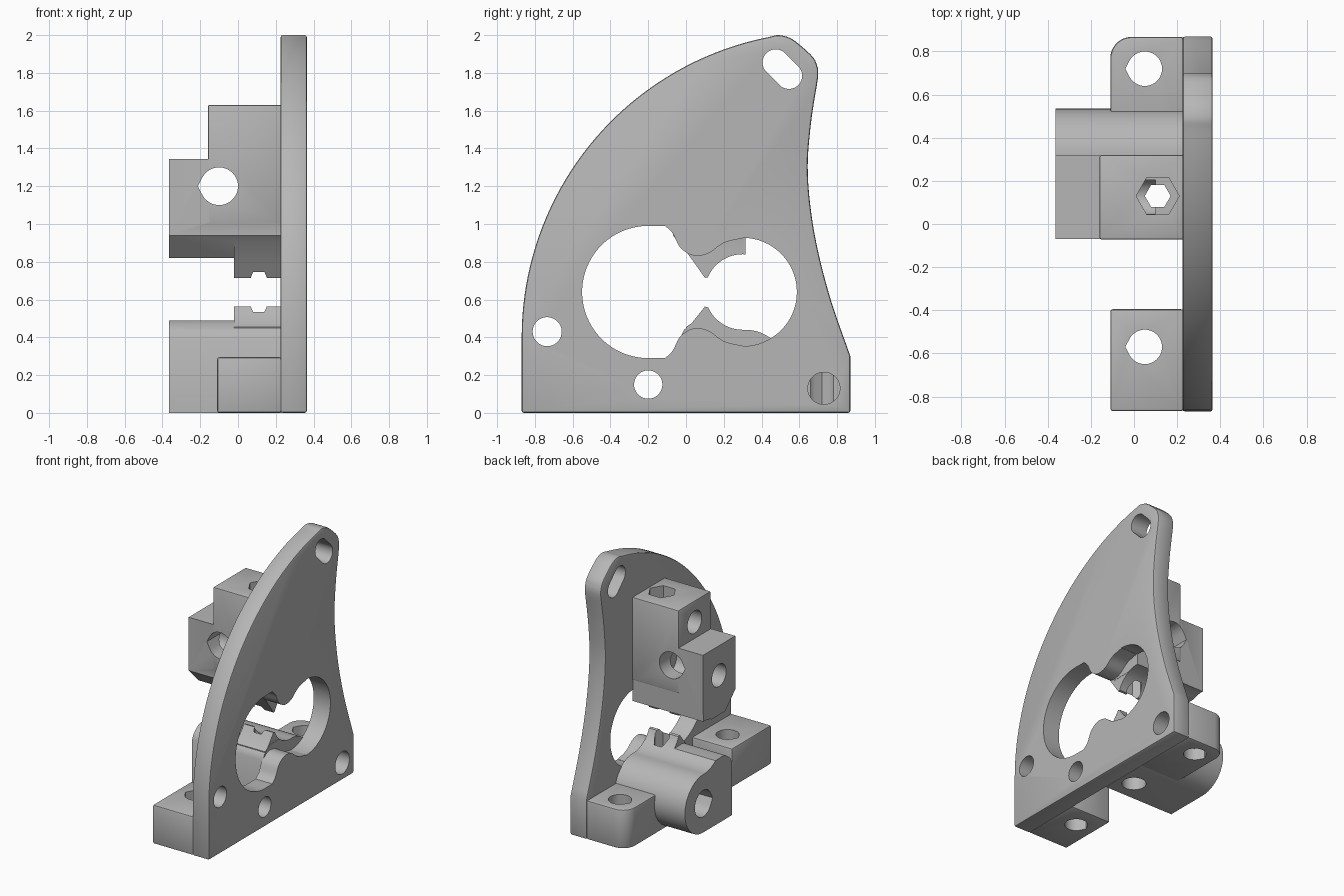
import bpy, bmesh, math
from mathutils import Vector

cube = bpy.data.objects.get("Cube")
if cube:
    bpy.data.objects.remove(cube, do_unlink=True)

grey = bpy.data.materials.new("plain grey")
grey.use_nodes = True
COLOUR = (0.47, 0.47, 0.47, 1)
grey.diffuse_color = COLOUR
grey.node_tree.nodes["Principled BSDF"].inputs["Base Color"].default_value = COLOUR


def arc(cx, cy, r, start, end, n=16):
    """Points on an arc, angles in degrees."""
    angles = [math.radians(start + (end - start) * i / n) for i in range(n + 1)]
    return [(cx + r * math.cos(a), cy + r * math.sin(a)) for a in angles]


def spline(points, n=6):
    """Smooth curve through the points."""
    p = [Vector(q) for q in points]
    p = [2 * p[0] - p[1]] + p + [2 * p[-1] - p[-2]]
    out = []
    for a, b, c, d in zip(p, p[1:], p[2:], p[3:]):
        for i in range(n):
            t = i / n
            out.append(tuple(0.5 * (2 * b + (c - a) * t + (2 * a - 5 * b + 4 * c - d) * t * t
                                    + (3 * b - a - 3 * c + d) * t ** 3)))
    return out + [tuple(points[-1])]


def prism(name, outline, axis, low, high, bevel=0):
    """Extrude an outline given in the two remaining axes."""
    place = {"x": lambda u, v, w: (w, u, v),
             "y": lambda u, v, w: (u, w, v),
             "z": lambda u, v, w: (u, v, w)}[axis]
    bm = bmesh.new()
    bottom = [bm.verts.new(place(u, v, low)) for u, v in outline]
    top = [bm.verts.new(place(u, v, high)) for u, v in outline]
    bm.faces.new(bottom)
    bm.faces.new(top)
    for i in range(len(bottom)):
        j = (i + 1) % len(bottom)
        bm.faces.new((bottom[i], bottom[j], top[j], top[i]))
    bmesh.ops.remove_doubles(bm, verts=bm.verts, dist=0.0005)
    bmesh.ops.recalc_face_normals(bm, faces=bm.faces)
    mesh = bpy.data.meshes.new(name)
    bm.to_mesh(mesh)
    bm.free()
    obj = bpy.data.objects.new(name, mesh)
    bpy.context.collection.objects.link(obj)
    mesh.materials.append(grey)
    if bevel:
        mod = obj.modifiers.new("Bevel", "BEVEL")
        mod.width, mod.segments = bevel, 2
        mod.limit_method, mod.angle_limit = "ANGLE", math.radians(50)
        apply(obj, mod)
    return obj


def apply(obj, mod):
    bpy.ops.object.select_all(action="DESELECT")
    bpy.context.view_layer.objects.active = obj
    obj.select_set(True)
    bpy.ops.object.modifier_apply(modifier=mod.name)


def combine(obj, others, operation="DIFFERENCE"):
    for other in others:
        mod = obj.modifiers.new("Boolean", "BOOLEAN")
        mod.operation, mod.solver, mod.object = operation, "EXACT", other
        apply(obj, mod)
        bpy.data.objects.remove(other, do_unlink=True)


def hole(axis, u, v, r, low, high):
    return prism("hole_cutter", arc(u, v, r, 0, 350, 35), axis, low, high)


def teardrop(axis, u, v, r, low, high):
    """Round hole with a shallow point towards -x."""
    outline = arc(u, v, r, -152, 152, 32) + [(u - r * 1.13, v)]
    return prism("teardrop_cutter", outline, axis, low, high)


def hexagon(u, v, r, low, high):
    return prism("hex_cutter", arc(u, v, r, 0, 300, 5), "z", low, high)


def rectangle(u0, u1, v0, v1):
    return [(u0, v0), (u1, v0), (u1, v1), (u0, v1)]


# Fin-shaped side plate
BACK, FACE = 0.225, 0.365
outline = [(-0.87, 0), (0.87, 0)]
outline += spline([(0.87, 0.3), (0.76, 0.62), (0.68, 0.95), (0.645, 1.26), (0.66, 1.52), (0.70, 1.78)])
outline += spline([(0.70, 1.82), (0.675, 1.88), (0.6, 1.95), (0.55, 1.985), (0.49, 2.0), (0.44, 1.99)], 4)
outline += arc(0.75, 0.4, 1.62, 102, 180, 40)
plate = prism("side_plate", outline, "x", BACK, FACE, 0.012)

# Two-lobed window, its lower edge mirroring the upper one
MID = 0.64
upper = arc(0.3, MID, 0.287, 0, 90)
upper += spline([(0.3, 0.925), (0.2, 0.9), (0.12, 0.845), (0.04, 0.833), (-0.03, 0.875),
                 (-0.07, 0.95), (-0.11, 0.99)])
upper += arc(-0.2, MID, 0.35, 90, 180, 24)
window = upper + [(y, 2 * MID - z) for y, z in reversed(upper[1:-1])]
slot = arc(0.545, 1.785, 0.07, -135, 45) + arc(0.475, 1.855, 0.07, 45, 225)
combine(plate, [
    prism("window_cutter", window, "x", 0, 1),
    prism("slot_cutter", slot, "x", 0, 1),
    hole("x", -0.735, 0.43, 0.077, 0, 1),
    hole("x", -0.2, 0.15, 0.075, 0, 1),
    hole("x", 0.73, 0.13, 0.085, 0, 1),
])

END = 0.23
LEFT = -0.365

# Front and rear feet
front_foot = prism("front_foot", rectangle(-0.11, END, -0.868, -0.395), "z", 0, 0.295, 0.012)
combine(front_foot, [teardrop("z", 0.05, -0.57, 0.08, -1, 1)])
rear_outline = [(END, 0.35), (END, 0.868)] + arc(-0.01, 0.768, 0.1, 90, 180, 10) + [(-0.11, 0.35)]
rear_foot = prism("rear_foot", rear_outline, "z", 0, 0.295, 0.012)
combine(rear_foot, [
    teardrop("z", 0.05, 0.72, 0.08, -1, 1),
    hole("x", 0.73, 0.13, 0.085, 0, 1),
])

# Lower clamp block with a rounded back and a tooth
BARREL = (0.315, 0.22)
body = [(-0.03, 0)] + arc(*BARREL, 0.22, -90, 90, 24)
body += arc(0.3, MID, 0.2, 270, 229, 8)
body += [(0.08, 0.49), (0.05, 0.485), (0.02, 0.465), (-0.01, 0.44), (-0.03, 0.4)]
lower_block = prism("lower_block", body, "x", LEFT, END)
tooth = [(0.0, 0.3), (0.3, 0.3)] + arc(0.3, MID, 0.2, 270, 204, 12)
tooth += [(0.1, 0.563), (0.07, 0.525), (0.03, 0.475), (0.0, 0.455)]
combine(lower_block, [prism("lower_tooth", tooth, "x", -0.02, END - 0.002)], "UNION")
combine(lower_block, [
    teardrop("x", *BARREL, 0.1, LEFT - 1, 0),
    hole("z", 0.11, 0.13, 0.085, -1, 0.3),
    hexagon(0.11, 0.13, 0.06, 0.2, 1),
])

# Upper clamp block with a stepped tower and a matching tooth
jaw = [(-0.07, 1.345), (-0.07, 0.94), (0.05, 0.82), (0.213, 0.82)]
jaw += arc(0.3, MID, 0.2, 110, 86, 6) + [(0.318, 1.345)]
upper_block = prism("upper_block", jaw, "x", LEFT, END)
tower = prism("tower", rectangle(-0.072, 0.32, 1.0, 1.63), "x", -0.16, END + 0.002, 0.01)
tooth = [(0.3, 1.0), (-0.04, 1.0), (-0.04, 0.91), (0.04, 0.8), (0.1, 0.715)]
tooth += arc(0.3, MID, 0.2, 157, 90, 12)
combine(upper_block, [tower, prism("upper_tooth", tooth, "x", -0.02, END - 0.002)], "UNION")
combine(upper_block, [
    teardrop("y", -0.1, 1.2, 0.1, -1, 1),
    hole("x", 0.125, 1.12, 0.085, -1, 0.05),
    hole("x", 0.125, 1.47, 0.085, -1, 0.1),
    hexagon(0.11, 0.13, 0.1, 1.5, 2),
    hexagon(0.11, 0.13, 0.06, 0, 2),
])

# Smooth curved walls, keep the edges crisp
for obj in (plate, front_foot, rear_foot, lower_block, upper_block):
    bpy.ops.object.select_all(action="DESELECT")
    bpy.context.view_layer.objects.active = obj
    obj.select_set(True)
    bpy.ops.object.shade_smooth_by_angle(angle=math.radians(30))
